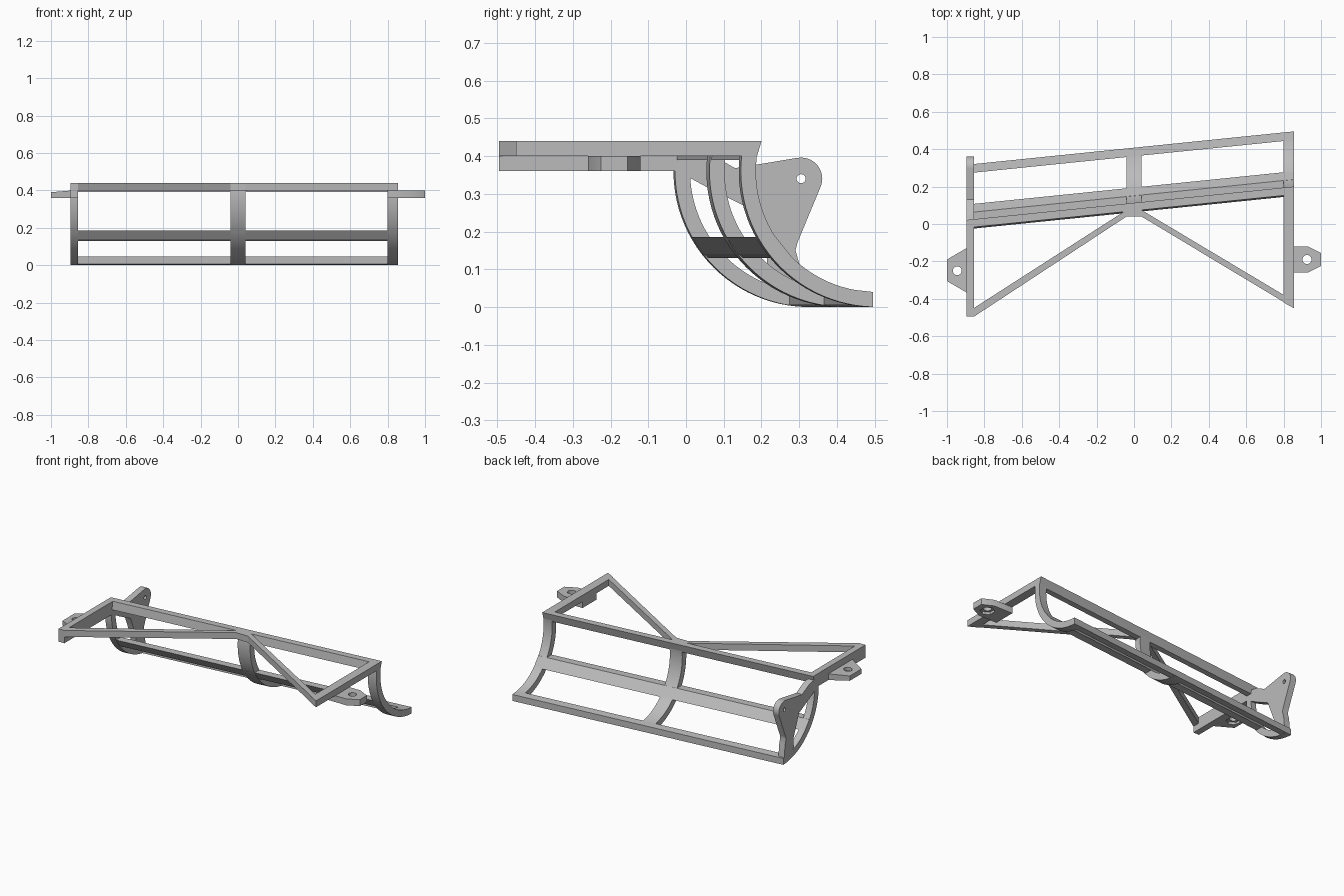
import bpy, bmesh, math
from mathutils import Vector

if "Cube" in bpy.data.objects:
    bpy.data.objects.remove(bpy.data.objects["Cube"])

SLOPE = 0.102                    # the frame is sheared along its length
CU, CZ, R_OUT, R_IN = 0.418, 0.36, 0.36, 0.32
U_END, TOP, DECK, LOW = 0.408, 0.44, 0.40, 0.36
LEFT, RIGHT = (0.80, 0.855), (-0.895, -0.855)

grey = bpy.data.materials.new("plain grey")
grey.use_nodes = True
colour = (0.50, 0.50, 0.50, 1)
grey.diffuse_color = colour
grey.node_tree.nodes["Principled BSDF"].inputs["Base Color"].default_value = colour


def prism(name, start, end):
    """Solid between two matching outlines."""
    bm = bmesh.new()
    a = [bm.verts.new(p) for p in start]
    b = [bm.verts.new(p) for p in end]
    bm.faces.new(a)
    bm.faces.new(b[::-1])
    for i in range(len(a)):
        j = (i + 1) % len(a)
        bm.faces.new((a[j], a[i], b[i], b[j]))
    bmesh.ops.recalc_face_normals(bm, faces=bm.faces)
    mesh = bpy.data.meshes.new(name)
    bm.to_mesh(mesh)
    bm.free()
    mesh.materials.append(grey)
    obj = bpy.data.objects.new(name, mesh)
    bpy.context.collection.objects.link(obj)
    return obj


def along_x(name, profile, x0, x1, slope=SLOPE):
    return prism(name, [(x0, u + slope * x0, z) for u, z in profile],
                 [(x1, u + slope * x1, z) for u, z in profile])


def upright(name, outline, z0, z1):
    return prism(name, [(x, y, z0) for x, y in outline],
                 [(x, y, z1) for x, y in outline])


def activate(obj):
    bpy.ops.object.select_all(action="DESELECT")
    obj.select_set(True)
    bpy.context.view_layer.objects.active = obj


def cut_hole(obj, centre, radius, depth, axis="Z", sides=24):
    rot = (0, math.pi / 2, 0) if axis == "X" else (0, 0, 0)
    bpy.ops.mesh.primitive_cylinder_add(vertices=sides, radius=radius, depth=depth,
                                        location=centre, rotation=rot)
    cutter = bpy.context.object
    cutter.hide_render = True
    mod = obj.modifiers.new("hole", "BOOLEAN")
    mod.operation, mod.solver, mod.object = "DIFFERENCE", "EXACT", cutter
    activate(obj)
    bpy.ops.object.modifier_apply(modifier=mod.name)
    bpy.data.objects.remove(cutter)


def arc(radius, z_top, steps=28):
    """Curve from the top of a rib down to its tail."""
    a0 = math.pi - math.asin((z_top - CZ) / radius)
    a1 = 1.5 * math.pi - math.asin((CU - U_END) / radius)
    return [(CU + radius * math.cos(a0 + (a1 - a0) * i / steps),
             CZ + radius * math.sin(a0 + (a1 - a0) * i / steps)) for i in range(steps + 1)]


# Curved ribs
rib_profile = arc(R_OUT, TOP) + arc(R_IN, TOP)[::-1]
for name, span in (("left_rib", LEFT), ("centre_rib", (-0.04, 0.04)), ("right_rib", RIGHT)):
    rib = along_x(name, rib_profile, *span)
    activate(rib)
    bpy.ops.object.shade_smooth_by_angle(angle=math.radians(30))

# Long rails
x0, x1 = RIGHT[0], LEFT[1]
along_x("top_rail", [(0.071, TOP), (0.113, TOP), (0.098, 0.39), (0.063, 0.39)], x0, x1)
along_x("middle_rail", [(0.103, 0.185), (0.151, 0.185), (0.195, 0.13),
                        (0.147, 0.13), (0.135, 0.14)], x0, x1)
along_x("bottom_rail", [(0.362, 0.005), (U_END, 0), (U_END, 0.04), (0.362, 0.045)], x0, x1)

# Side rails of the deck
upright("right_side_rail", [(x0, -0.495), (-0.855, -0.495), (-0.855, 0.0), (x0, -0.01)],
        LOW, TOP)
upright("left_side_rail", [(0.80, -0.42), (0.855, -0.45), (0.855, 0.18), (0.80, 0.175)],
        DECK, TOP)

# Diagonal braces meeting at the centre
upright("right_brace", [(-0.855, -0.495), (-0.04, 0.04), (-0.03, 0.075), (-0.04, 0.075),
                        (-0.865, -0.455)], DECK, TOP)
upright("left_brace", [(0.855, -0.45), (0.04, 0.04), (0.03, 0.075), (0.04, 0.075),
                       (0.81, -0.385)], DECK, TOP)
upright("brace_junction", [(-0.04, 0.04), (0.04, 0.04), (0.04, 0.10), (-0.04, 0.09)],
        DECK, TOP)

# Mounting tabs with bolt holes and hexagonal nut recesses
left_tab = upright("left_tab", [(0.80, -0.26), (0.93, -0.26), (1, -0.225), (1, -0.155),
                                (0.93, -0.12), (0.80, -0.12)], LOW, DECK)
right_tab = upright("right_tab", [(-0.88, -0.375), (-1, -0.305), (-1, -0.19),
                                  (-0.88, -0.12)], LOW, DECK)
for v in right_tab.data.vertices:        # top slopes down to the tip
    if v.co.x < -0.95 and v.co.z > 0.38:
        v.co.z = 0.39
for tab, centre in ((left_tab, (0.925, -0.19)), (right_tab, (-0.945, -0.25))):
    cut_hole(tab, (*centre, 0.38), 0.024, 0.2)
    cut_hole(tab, (*centre, LOW), 0.043, 0.03, sides=6)

# Side bracket plate with a rounded pierced ear
hole = Vector((0.305, 0.34))
ear = [(hole.x + 0.056 * math.cos(math.radians(a)), hole.y + 0.056 * math.sin(math.radians(a)))
       for a in range(100, -21, -10)]
plate = [(-0.01, 0.36), (-0.02, 0.42), (0.06, 0.405), (0.10, 0.385), (0.13, 0.368)] + ear + [
    (0.295, 0.17), (0.29, 0.15), (0.30, 0.115), (0.31, 0.02), (0.25, 0.02), (0.215, 0.07),
    (0.215, 0.13), (0.16, 0.265), (0.06, 0.315), (0.005, 0.345)]
bracket = along_x("side_bracket", plate, *RIGHT, slope=0)
cut_hole(bracket, (-0.875, hole.x, hole.y), 0.012, 0.2, axis="X")
for part in (bracket, left_tab, right_tab):
    activate(part)
    bpy.ops.object.shade_smooth_by_angle(angle=math.radians(30))
